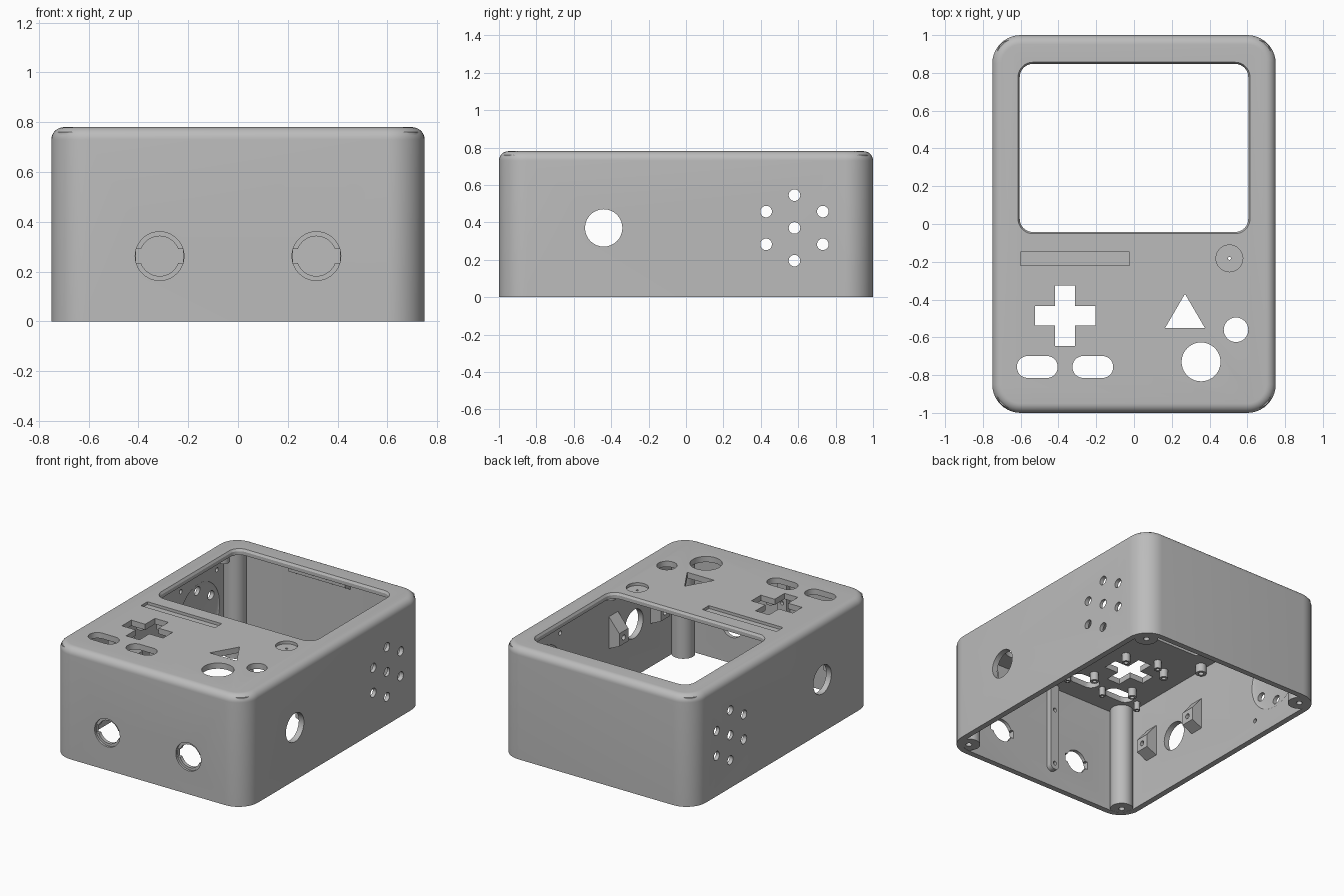
import bpy, bmesh, math
from mathutils import Matrix

old = bpy.data.objects.get("Cube")
if old:
    bpy.data.objects.remove(old, do_unlink=True)

W, L, H = 1.5, 2.0, 0.78      # outer size
WALL = 0.04
IN_X, IN_Y, IN_Z = W / 2 - WALL, L / 2 - WALL, H - WALL

grey = bpy.data.materials.new("plain grey")
grey.use_nodes = True
colour = (0.5, 0.5, 0.5, 1)
grey.diffuse_color = colour
grey.node_tree.nodes["Principled BSDF"].inputs["Base Color"].default_value = colour


def finish(bm, name):
    bmesh.ops.recalc_face_normals(bm, faces=bm.faces)
    mesh = bpy.data.meshes.new(name)
    bm.to_mesh(mesh)
    bm.free()
    mesh.materials.append(grey)
    ob = bpy.data.objects.new(name, mesh)
    bpy.context.collection.objects.link(ob)
    return ob


def loft(name, rings):
    """Skin equal-length rings of 3D points and cap both ends."""
    bm = bmesh.new()
    loops = [[bm.verts.new(p) for p in ring] for ring in rings]
    n = len(loops[0])
    for a, b in zip(loops, loops[1:]):
        for i in range(n):
            j = (i + 1) % n
            bm.faces.new((a[i], a[j], b[j], b[i]))
    bm.faces.new(loops[0])
    bm.faces.new(loops[-1])
    return finish(bm, name)


def rounded(cx, cy, hx, hy, r, seg=10):
    """Rounded rectangle outline; corners of radius r."""
    pts = []
    for k, (sx, sy) in enumerate(((1, 1), (-1, 1), (-1, -1), (1, -1))):
        for i in range(seg + 1):
            a = math.pi / 2 * (k + i / seg)
            pts.append((cx + sx * (hx - r) + r * math.cos(a),
                        cy + sy * (hy - r) + r * math.sin(a)))
    return pts


def prism(name, pts, z0, z1):
    return loft(name, [[(x, y, z) for x, y in pts] for z in (z0, z1)])


def cylinder(name, centre, r, depth, axis="Z", seg=40):
    bm = bmesh.new()
    turn = Matrix() if axis == "Z" else Matrix.Rotation(math.pi / 2, 4, "Y" if axis == "X" else "X")
    bmesh.ops.create_cone(bm, cap_ends=True, segments=seg, radius1=r, radius2=r,
                          depth=depth, matrix=Matrix.Translation(centre) @ turn)
    return finish(bm, name)


def box(name, centre, size):
    bm = bmesh.new()
    bmesh.ops.create_cube(bm, size=1, matrix=Matrix.Translation(centre) @ Matrix.Diagonal((*size, 1)))
    return finish(bm, name)


def combine(target, tool, operation="DIFFERENCE"):
    mod = target.modifiers.new("cut", "BOOLEAN")
    mod.operation, mod.solver, mod.object = operation, "EXACT", tool
    bpy.context.view_layer.objects.active = target
    bpy.ops.object.modifier_apply(modifier=mod.name)
    bpy.data.objects.remove(tool, do_unlink=True)


# Outer shell with rounded upright corners and a rounded top edge
steps = [(0, 0)]
for i in range(9):
    a = math.pi / 2 * i / 8
    steps.append((H - 0.05 + 0.05 * math.sin(a), 0.05 * (1 - math.cos(a))))
case = loft("case", [[(x, y, z) for x, y in rounded(0, 0, W / 2 - d, L / 2 - d, 0.15 - d)]
                     for z, d in steps])
combine(case, prism("cavity", rounded(0, 0, IN_X, IN_Y, 0.11), -0.1, IN_Z))

# Corner screw columns
corners = [(sx, sy) for sx in (-1, 1) for sy in (-1, 1)]
for sx, sy in corners:
    x, y = sx * 0.65, sy * 0.9
    combine(case, cylinder("column", (x, y, 0.381), 0.075, 0.76), "UNION")
    combine(case, cylinder("screw_hole", (x, y, 0), 0.02, 0.4, seg=16))

# Screen opening, slightly flared at the top
combine(case, loft("screen_cut", [
    [(x, y, z) for x, y in rounded(0, 0.4025, 0.605 + d, 0.445 + d, 0.07 + d)]
    for z, d in ((0.6, 0), (H - 0.015, 0), (H + 0.005, 0.012))]))

# Direction pad, buttons and slots in the top
PX, PY = -0.365, -0.485
arm, half = 0.16, 0.052
cross = [(half, arm), (half, half), (arm, half), (arm, -half), (half, -half), (half, -arm)]
cross += [(-x, -y) for x, y in cross]
combine(case, prism("pad_cut", [(PX + x, PY + y) for x, y in cross], 0.6, 0.9))
combine(case, prism("triangle_cut", [(0.165, -0.55), (0.375, -0.55), (0.27, -0.37)], 0.6, 0.9))
for x in (-0.512, -0.218):
    combine(case, prism("pill_cut", rounded(x, -0.757, 0.108, 0.058, 0.0575), 0.6, 0.9))
for x, y, r in ((0.54, -0.56, 0.065), (0.355, -0.73, 0.103), (0.505, -0.182, 0.008)):
    combine(case, cylinder("button_cut", (x, y, 0.75), r, 0.3))

# Shallow recesses in the top
combine(case, cylinder("round_recess", (0.505, -0.182, H), 0.071, 0.04))
combine(case, box("strip_recess", (-0.312, -0.183, H), (0.576, 0.072, 0.04)))

# Speaker dishes and holes through both sides
SY, SZ = 0.58, 0.37
for s in (-1, 1):
    bm = bmesh.new()
    bmesh.ops.create_uvsphere(bm, u_segments=48, v_segments=24, radius=1,
                              matrix=Matrix.Translation((s * IN_X, SY, SZ))
                              @ Matrix.Diagonal((0.02, 0.23, 0.23, 1)))
    combine(case, finish(bm, "dish"))
    for dy, dz in corners:
        combine(case, cylinder("speaker_screw", (s * IN_X, SY + dy * 0.2, SZ + dz * 0.25),
                               0.015, 0.04, "X", 16))
holes = [(SY, SZ, 0.031), (-0.44, SZ, 0.1)]
for k in range(6):
    a = math.radians(30 + 60 * k)
    holes.append((SY + 0.175 * math.cos(a), SZ + 0.175 * math.sin(a), 0.031))
for y, z, r in holes:
    combine(case, cylinder("side_hole", (0, y, z), r, 2, "X", 32))

# Front sockets: a stepped recess, a round hole and two key notches
for x in (-0.315, 0.315):
    combine(case, cylinder("socket_recess", (x, -1, 0.262), 0.098, 0.03, "Y"))
    combine(case, cylinder("socket_hole", (x, -1, 0.262), 0.08, 0.2, "Y"))
    combine(case, box("socket_notch", (x, -1, 0.262), (0.188, 0.2, 0.056)))

parts = [case]

# Drilled rail on the inside of the front wall
rail = prism("front_rail", rounded(-0.1, 0.43, 0.035, 0.325, 0.034), 0, 0.05)
rail.data.transform(Matrix.Translation((0, -IN_Y - 0.01, 0)) @ Matrix.Rotation(math.pi / 2, 4, "X")
                    @ Matrix.Diagonal((1, 1, -1, 1)))
rail.data.flip_normals()
for z in (0.15, 0.55):
    combine(rail, cylinder("rail_hole", (-0.1, -IN_Y + 0.04, z), 0.014, 0.05, "Y", 16))
parts.append(rail)

# Sloped brackets beside the round side holes
for s in (-1, 1):
    for y in (-0.67, -0.21):
        outline = [(0.72, 0.3), (0.63, 0.34), (0.63, 0.43), (0.72, 0.54)]
        bracket = loft("side_bracket", [[(s * x, y + d, z) for x, z in outline] for d in (-0.05, 0.05)])
        combine(bracket, cylinder("bracket_hole", (s * 0.63, y, 0.385), 0.018, 0.08, "X", 16))
        parts.append(bracket)

# Hollow mounting posts under the top
posts = [(PX + sx * 0.16, PY + sy * 0.16, 0.028) for sx, sy in corners]
posts += [(x, -0.757, 0.02) for x in (-0.66, -0.365, -0.07)]
posts += [(-0.42, -0.26, 0.025), (0.15, -0.64, 0.025), (0.42, -0.47, 0.025), (0.52, -0.68, 0.025)]
posts += [(sx * 0.67, y, 0.035) for sx in (-1, 1) for y in (-0.12, 0.8)]
for x, y, r in posts:
    post = cylinder("mounting_post", (x, y, IN_Z - 0.025), r, 0.07, seg=24)
    combine(post, cylinder("post_hole", (x, y, IN_Z - 0.06), r * 0.5, 0.08, seg=16))
    parts.append(post)

# Wedge ledge high on the inside of the back wall
ledge = [(0.97, 0.71), (0.9, 0.71), (0.9, 0.69), (0.97, 0.65)]
parts.append(loft("screen_ledge", [[(x, y, z) for y, z in ledge] for x in (-0.24, 0.2)]))

bpy.ops.object.select_all(action="DESELECT")
for ob in parts:
    ob.select_set(True)
bpy.context.view_layer.objects.active = case
bpy.ops.object.shade_smooth_by_angle(angle=math.radians(30))
